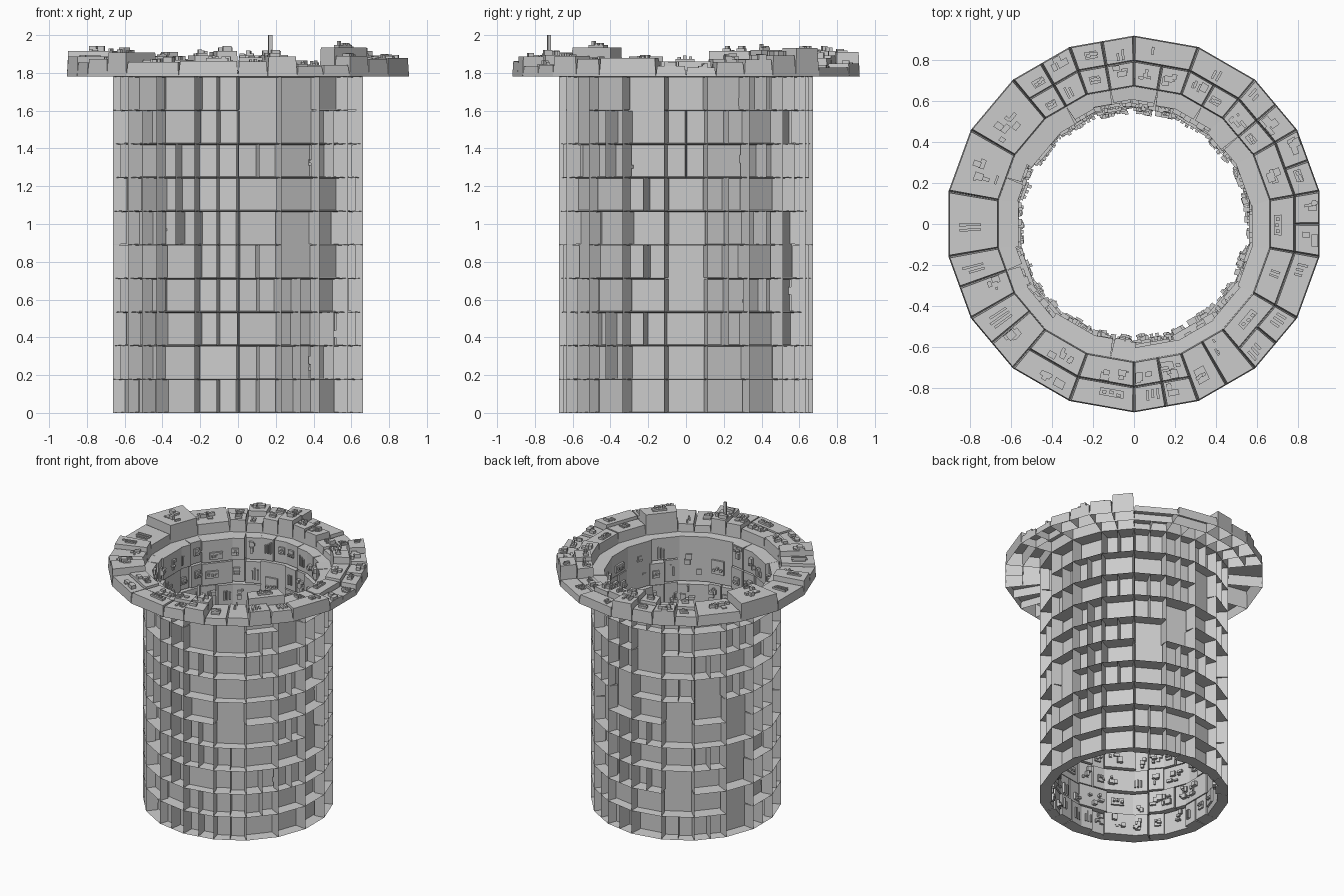
import bpy, bmesh, math, random
from mathutils import Vector

if "Cube" in bpy.data.objects:
    bpy.data.objects.remove(bpy.data.objects["Cube"])

rng = random.Random(11)
SIDES, ROWS = 18, 10
R_WALL, R_RIM, Z_RIM = 0.672, 0.92, 1.78
STEP = 2 * math.pi / SIDES


def ring_point(k, r, z):
    a = math.pi / 2 - k * STEP
    return Vector((r * math.cos(a), r * math.sin(a), z))


def patch(a, b, c, d):
    """Mapping of (u, v, height) on the quad a-b (bottom), d-c (top)."""
    n = (b - a).cross(d - a).normalized()

    def at(u, v, h=0.0):
        return a.lerp(b, u).lerp(d.lerp(c, u), v) + n * h
    return at, (b - a).length, (d - a).length


def open_box(bm, at, u0, u1, v0, v1, h0, h1, du=0.0, dv=0.0):
    """Box without a base, its top drawn in by du, dv."""
    lo = [bm.verts.new(at(u, v, h0)) for u, v in
          ((u0, v0), (u1, v0), (u1, v1), (u0, v1))]
    hi = [bm.verts.new(at(u, v, h1)) for u, v in
          ((u0 + du, v0 + dv), (u1 - du, v0 + dv), (u1 - du, v1 - dv), (u0 + du, v1 - dv))]
    bm.faces.new(hi)
    for i in range(4):
        j = (i + 1) % 4
        bm.faces.new((lo[i], lo[j], hi[j], hi[i]))


def greebles(bm, at, w, l, u0, u1, v0, v1, h, top):
    """Small clusters, stacks and parallel bars on a panel."""
    pw, pl = (u1 - u0) * w, (v1 - v0) * l
    kind = rng.choice(("cluster", "cluster", "bars", "stack"))
    cu, cv = rng.uniform(0.3, 0.6), rng.uniform(0.3, 0.6)

    def add(x, y, sx, sy, base, height):
        x, y = max(0.06, x), max(0.06, y)
        x1, y1 = min(0.94, x + sx / pw), min(0.94, y + sy / pl)
        if x1 > x and y1 > y:
            open_box(bm, at, u0 + x * (u1 - u0), u0 + x1 * (u1 - u0),
                     v0 + y * (v1 - v0), v0 + y1 * (v1 - v0), base, min(base + height, top))

    if kind == "bars":
        for i in range(rng.randint(2, 3)):
            add(cu - 0.15 + i * 0.02 / pw, cv - 0.2, 0.01, rng.uniform(0.3, 0.5) * pl,
                h, rng.uniform(0.006, 0.018))
    elif kind == "stack":
        add(cu - 0.2, cv - 0.15, 0.4 * pw, 0.3 * pl, h, 0.014)
        for i in range(3):
            add(cu - 0.15 + 0.12 * i, cv - 0.1 + rng.uniform(0, 0.1), 0.016, 0.016,
                h + 0.014, rng.uniform(0.006, 0.02))
    else:
        for i in range(rng.randint(3, 6)):
            add(cu + rng.uniform(-0.25, 0.2), cv + rng.uniform(-0.25, 0.2),
                rng.uniform(0.01, 0.045), rng.uniform(0.01, 0.045), h, rng.uniform(0.006, 0.03))


def panel(bm, bg, quad, u0, u1, v0, v1, h, top):
    at, w, l = quad
    open_box(bm, at, u0, u1, v0, v1, 0, h, 0.005 / w, 0.005 / l)
    greebles(bg, at, w, l, u0, u1, v0, v1, h, top)


def finish(bm, name):
    mesh = bpy.data.meshes.new(name)
    bm.to_mesh(mesh)
    bm.free()
    obj = bpy.data.objects.new(name, mesh)
    bpy.context.collection.objects.link(obj)


# Tower wall: hollow panels pushed inward from the 18-sided outer shell
wall, wall_bits = bmesh.new(), bmesh.new()
dz = Z_RIM / ROWS
for k in range(SIDES):
    row = 0
    while row < ROWS:
        tall = 2 if row < ROWS - 1 and rng.random() < 0.12 else 1
        z0, z1 = row * dz, (row + tall) * dz
        row += tall
        # corners run clockwise so the normal points to the axis
        quad = patch(ring_point(k, R_WALL, z0), ring_point(k + 1, R_WALL, z0),
                     ring_point(k + 1, R_WALL, z1), ring_point(k, R_WALL, z1))
        n = 1 if tall == 2 else rng.choice((1, 1, 2, 2, 2))
        for i in range(n):
            panel(wall, wall_bits, quad, i / n, (i + 1) / n, 0, 1,
                  rng.uniform(0.06, 0.105), 0.13)
finish(wall, "wall_panels")
finish(wall_bits, "wall_details")

# Rim: (splits of inner row, splits of outer row, height) for each sector;
# 0 in the outer row means the panels span the full width
SECTORS = [(2, 1, .10), (2, 1, .06), (2, 2, .15), (1, 2, .11), (1, 2, .07), (1, 1, .09),
           (1, 2, .14), (2, 0, .06), (2, 2, .11), (1, 1, .09), (1, 1, .10), (2, 0, .12),
           (2, 0, .10), (1, 0, .07), (1, 0, .135), (1, 0, .08), (2, 2, .10), (2, 2, .12)]
rim, rim_bits = bmesh.new(), bmesh.new()
for k, (inner, outer, height) in enumerate(SECTORS):
    quad = patch(ring_point(k, R_WALL, Z_RIM), ring_point(k + 1, R_WALL, Z_RIM),
                 ring_point(k + 1, R_RIM, Z_RIM), ring_point(k, R_RIM, Z_RIM))
    if quad[0](0, 0, 1).z < Z_RIM:
        quad = patch(ring_point(k + 1, R_WALL, Z_RIM), ring_point(k, R_WALL, Z_RIM),
                     ring_point(k, R_RIM, Z_RIM), ring_point(k + 1, R_RIM, Z_RIM))
    rows = [(inner, 0, 1)] if outer == 0 else [(inner, 0, 0.5), (outer, 0.5, 1)]
    for n, v0, v1 in rows:
        for i in range(n):
            h = height if (n, outer) == (1, 0) else height * rng.uniform(0.65, 1.15)
            panel(rim, rim_bits, quad, i / n, (i + 1) / n, v0, v1, h, 0.215)
    if k == 8:
        # tallest mast block
        open_box(rim_bits, quad[0], 0.3, 0.38, 0.3, 0.37, 0.07, 0.22)
finish(rim, "rim_panels")
finish(rim_bits, "rim_details")
